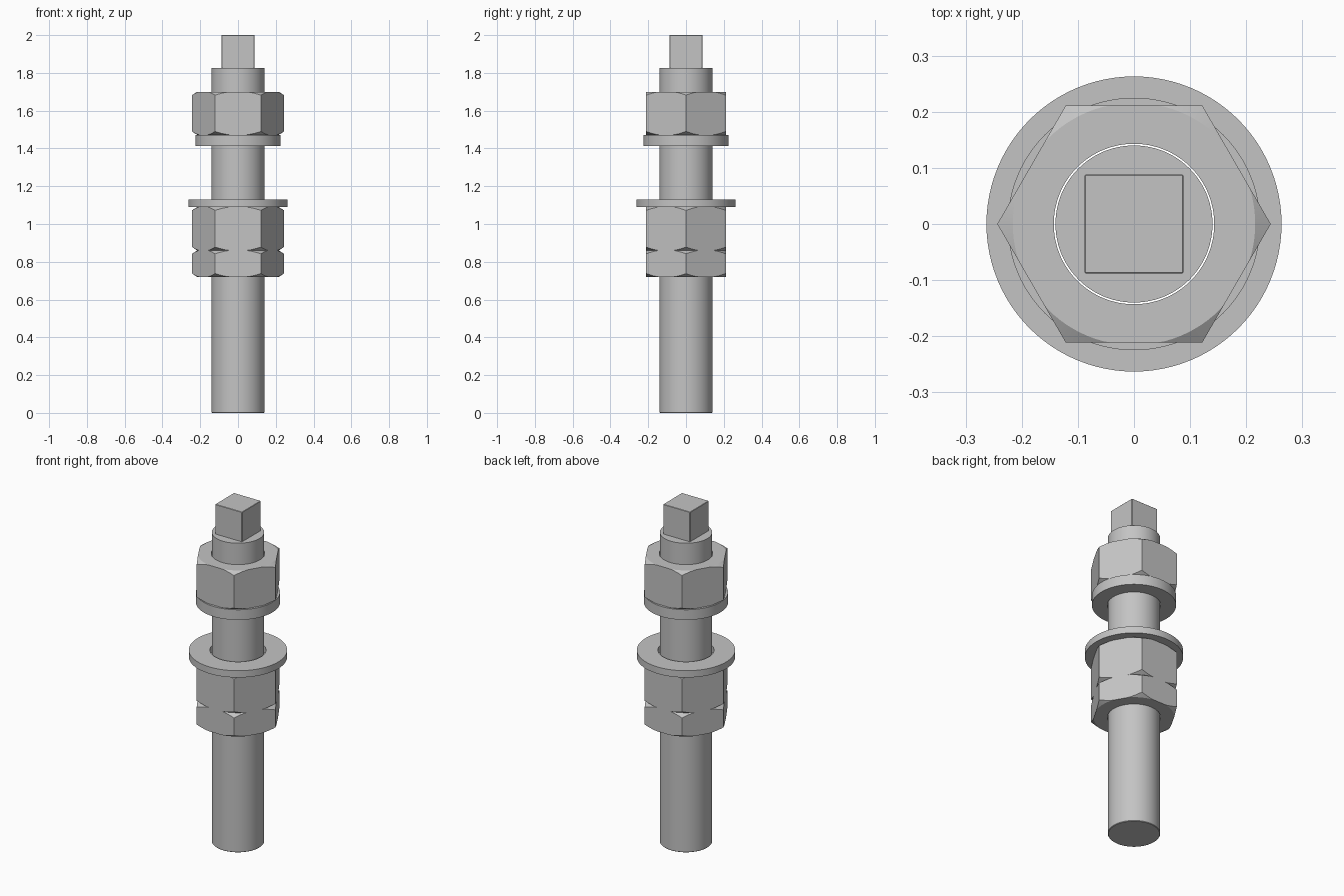
import bpy
import bmesh
from math import cos, sin, pi, radians

if "Cube" in bpy.data.objects:
    bpy.data.objects.remove(bpy.data.objects["Cube"], do_unlink=True)

SEGMENTS = 96
ROD = 0.14        # rod radius
BORE = 0.143      # nut bore radius
APOTHEM = 0.211   # half of the nut's width across flats
RIM = 0.216       # radius where the nut chamfer starts

steel = bpy.data.materials.new("steel grey")
steel.use_nodes = True
colour = (0.55, 0.55, 0.55, 1)
steel.diffuse_color = colour
steel.node_tree.nodes["Principled BSDF"].inputs["Base Color"].default_value = colour


def finish(bm, name):
    bmesh.ops.remove_doubles(bm, verts=bm.verts, dist=1e-5)
    bmesh.ops.recalc_face_normals(bm, faces=bm.faces)
    mesh = bpy.data.meshes.new(name)
    bm.to_mesh(mesh)
    bm.free()
    mesh.materials.append(steel)
    obj = bpy.data.objects.new(name, mesh)
    bpy.context.collection.objects.link(obj)
    bpy.ops.object.select_all(action="DESELECT")
    obj.select_set(True)
    bpy.context.view_layer.objects.active = obj
    bpy.ops.object.shade_smooth_by_angle(angle=radians(25))
    return obj


def sweep(name, section, closed=True):
    """Sweep a section around z; section(t) gives (radius, z) points at angle t."""
    bm = bmesh.new()
    angles = [2 * pi * i / SEGMENTS for i in range(SEGMENTS)]
    columns = [[bm.verts.new((r * cos(t), r * sin(t), z)) for r, z in section(t)]
               for t in angles]
    count = len(columns[0])
    for i, a in enumerate(columns):
        b = columns[(i + 1) % SEGMENTS]
        for j in range(count if closed else count - 1):
            k = (j + 1) % count
            bm.faces.new((a[j], b[j], b[k], a[k]))
    return finish(bm, name)


def washer(name, inner, outer, low, high):
    ring = [(inner, low), (outer, low), (outer, high), (inner, high)]
    return sweep(name, lambda t: ring)


def nut(name, low, high):
    """Hexagonal nut with a conical chamfer at both ends, corners on the x axis."""
    def section(t):
        r = APOTHEM / cos(t % (pi / 3) - pi / 6)
        rim = min(r, RIM)
        drop = 0.65 * (r - rim)
        return [(BORE, low), (rim, low), (r, low + drop),
                (r, high - drop), (rim, high), (BORE, high)]
    return sweep(name, section)


# Round rod
rod = [(0, 0), (ROD - 0.003, 0), (ROD, 0.003), (ROD, 1.825), (0, 1.825)]
sweep("rod", lambda t: rod, closed=False)

# Square drive end with softened edges
bm = bmesh.new()
bmesh.ops.create_cube(bm, size=1)
bmesh.ops.scale(bm, vec=(0.176, 0.176, 0.18), verts=bm.verts)
bmesh.ops.translate(bm, vec=(0, 0, 1.91), verts=bm.verts)
bmesh.ops.bevel(bm, geom=bm.edges[:], offset=0.002, segments=1, affect="EDGES")
finish(bm, "square_drive")

# Nuts and washers, from the bottom up
nut("lower_thin_nut", 0.72, 0.86)
nut("lower_nut", 0.86, 1.09)
washer("wide_washer", 0.15, 0.263, 1.09, 1.13)
washer("thick_washer", BORE, 0.225, 1.412, 1.472)
nut("upper_nut", 1.472, 1.7)
